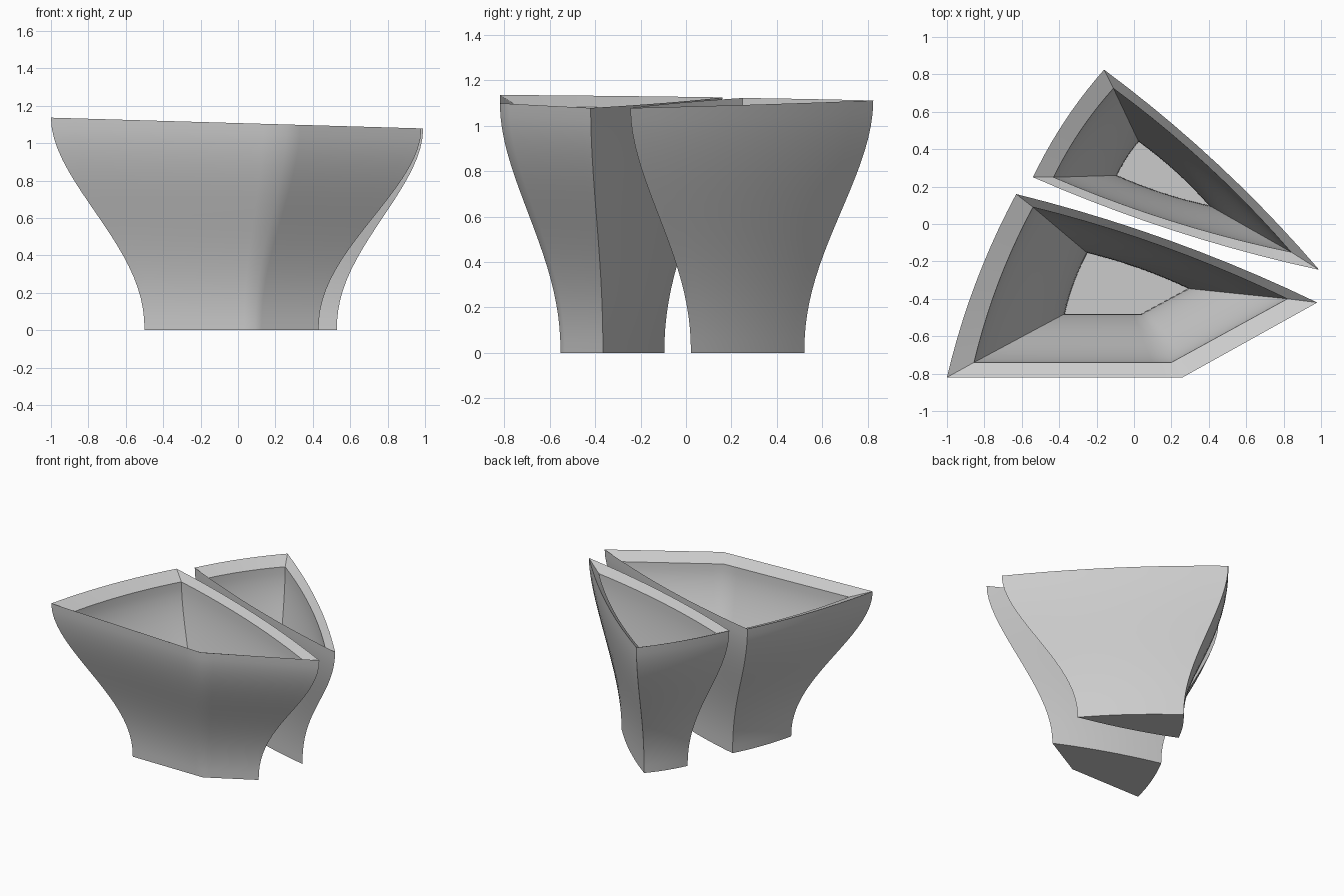
import bpy, bmesh, math
from mathutils import Vector

if "Cube" in bpy.data.objects:
    bpy.data.objects.remove(bpy.data.objects["Cube"], do_unlink=True)

grey = bpy.data.materials.new("plain_grey")
grey.use_nodes = True
colour = (0.6, 0.6, 0.6, 1)
grey.diffuse_color = colour
grey.node_tree.nodes["Principled BSDF"].inputs["Base Color"].default_value = colour

STEPS = 10   # points along each side of the outline
ROWS = 20    # rings up each wall


def outline(corners, bulges):
    """Counter-clockwise outline whose sides bow outward by a share of their length."""
    points = []
    for i, bulge in enumerate(bulges):
        a, b = Vector(corners[i]), Vector(corners[(i + 1) % len(corners)])
        side = b - a
        out = Vector((side.y, -side.x)) * bulge
        for s in range(STEPS):
            t = s / STEPS
            points.append(a + side * t + out * 4 * t * (1 - t))
    return points


def flare(t):
    """S-shaped widening from the base to the rim."""
    u = t ** 1.12
    return u * u * (3 - 2 * u)


def rim_height(p):
    return 1.107 - 0.029 * p.x


def wall(bm, low, high, base, drop):
    """Rings of vertices from a low outline to a high, slightly tilted one."""
    rings = []
    for r in range(ROWS + 1):
        t = r / ROWS
        ring = []
        for a, b in zip(low, high):
            p = a.lerp(b, flare(t))
            ring.append(bm.verts.new((p.x, p.y, base + t * (rim_height(b) - drop - base))))
        rings.append(ring)
    return rings


def vessel(name, rim, shift, inner_rim, floor, bulges):
    bm = bmesh.new()
    foot = [(0.47 * x + shift[0], 0.467 * y + shift[1]) for x, y in rim]
    outer = wall(bm, outline(foot, bulges), outline(rim, bulges), 0, 0)
    inner = wall(bm, outline(floor, bulges), outline(inner_rim, bulges), 0.06, 0.047)
    # outer wall, sloping lip and inner wall in one run
    rings = outer + inner[::-1]
    for a, b in zip(rings, rings[1:]):
        for i in range(len(a)):
            j = (i + 1) % len(a)
            bm.faces.new((a[i], a[j], b[j], b[i]))
    # underside and inner floor
    bm.faces.new(outer[0][::-1])
    bm.faces.new(inner[0])
    bmesh.ops.recalc_face_normals(bm, faces=bm.faces)
    mesh = bpy.data.meshes.new(name)
    bm.to_mesh(mesh)
    bm.free()
    mesh.materials.append(grey)
    ob = bpy.data.objects.new(name, mesh)
    bpy.context.collection.objects.link(ob)
    bpy.ops.object.select_all(action='DESELECT')
    ob.select_set(True)
    bpy.context.view_layer.objects.active = ob
    bpy.ops.object.shade_smooth_by_angle(angle=math.radians(32))


# Large four-cornered front vessel
vessel("front_vessel",
       [(-1, -0.82), (0.26, -0.82), (0.98, -0.42), (-0.63, 0.16)], (-0.03, -0.17),
       [(-0.855, -0.74), (0.2, -0.74), (0.82, -0.4), (-0.54, 0.09)],
       [(-0.37, -0.48), (0.04, -0.48), (0.29, -0.345), (-0.25, -0.155)],
       [0, 0, 0.026, 0.033])

# Smaller three-cornered back vessel
vessel("back_vessel",
       [(-0.54, 0.25), (0.99, -0.245), (-0.16, 0.825)], (0.063, 0.136),
       [(-0.43, 0.25), (0.84, -0.15), (-0.11, 0.725)],
       [(-0.09, 0.26), (0.4, 0.1), (0.025, 0.44)],
       [0.025, 0.028, 0.035])
